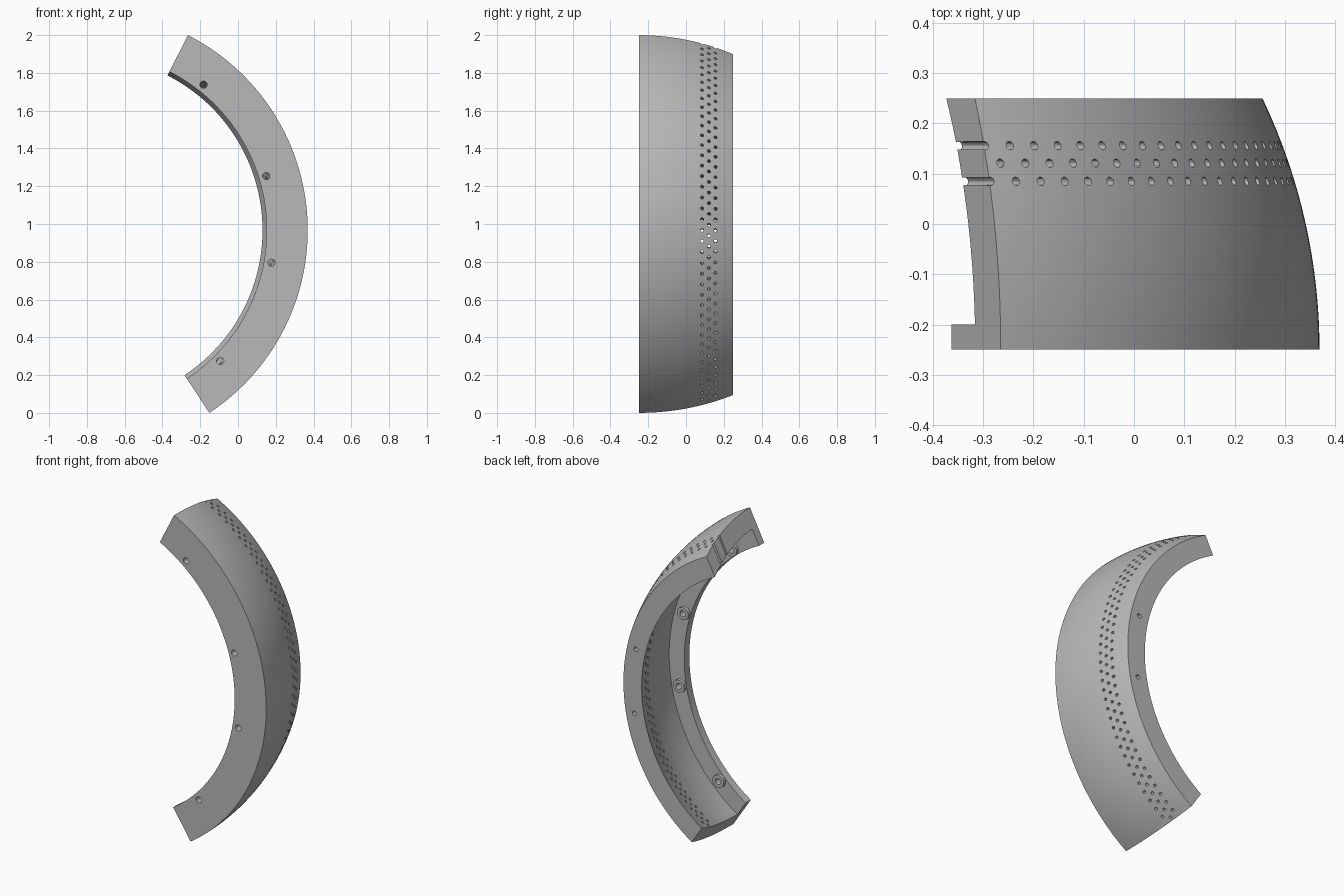
import bpy, bmesh
from math import sin, cos, radians, sqrt
from mathutils import Vector, Matrix

if "Cube" in bpy.data.objects:
    bpy.data.objects.remove(bpy.data.objects["Cube"])

CX, CZ = -0.789, 0.967            # axis of the arc, running along y
FRONT, BACK, LIP = -0.25, 0.25, -0.2
R_OUT, R_IN, R_LIP = 1.158, 1.046, 0.941
START, END = radians(-56.6), radians(63.1)
STEPS = 96

grey = bpy.data.materials.new("plain grey")
grey.use_nodes = True
grey.diffuse_color = (0.48, 0.48, 0.48, 1)
grey.node_tree.nodes["Principled BSDF"].inputs["Base Color"].default_value = grey.diffuse_color


def polar(r, a, y):
    return Vector((CX + r * cos(a), y, CZ + r * sin(a)))


def sphere_radius(radius, y):
    return sqrt(radius ** 2 - (y - FRONT) ** 2)


def finish(name, bm):
    bmesh.ops.recalc_face_normals(bm, faces=bm.faces)
    mesh = bpy.data.meshes.new(name)
    bm.to_mesh(mesh)
    bm.free()
    mesh.materials.append(grey)
    obj = bpy.data.objects.new(name, mesh)
    bpy.context.collection.objects.link(obj)
    return obj


def add_cylinder(bm, p, q, radius, segments):
    axis = q - p
    turn = axis.to_track_quat('Z', 'Y').to_matrix().to_4x4()
    bmesh.ops.create_cone(bm, cap_ends=True, segments=segments, radius1=radius,
                          radius2=radius, depth=axis.length,
                          matrix=Matrix.Translation((p + q) / 2) @ turn)


def activate(obj):
    bpy.ops.object.select_all(action='DESELECT')
    obj.select_set(True)
    bpy.context.view_layer.objects.active = obj


def cut(obj, cutter):
    activate(obj)
    mod = obj.modifiers.new("holes", 'BOOLEAN')
    mod.operation, mod.solver, mod.object = 'DIFFERENCE', 'EXACT', cutter
    bpy.ops.object.modifier_apply(modifier=mod.name)


# Shell cross-section: spherical outside and inside, with a front lip
N = 16
outer = [FRONT + (BACK - FRONT) * i / N for i in range(N + 1)]
inner = [BACK + (LIP - BACK) * i / N for i in range(N + 1)]
profile = [(sphere_radius(R_OUT, y), y) for y in outer]
profile += [(sphere_radius(R_IN, y), y) for y in inner]
profile += [(R_LIP, LIP), (R_LIP, FRONT)]

# Sweep the section along the arc
bm = bmesh.new()
rings = []
for s in range(STEPS + 1):
    a = START + (END - START) * s / STEPS
    rings.append([bm.verts.new(polar(r, a, y)) for r, y in profile])
for p, q in zip(rings, rings[1:]):
    for i in range(len(profile)):
        j = (i + 1) % len(profile)
        bm.faces.new((p[i], p[j], q[j], q[i]))
bm.faces.new(rings[0])
bm.faces.new(rings[-1])
shell = finish("curved_shell", bm)

# Raised bosses behind the lip, and the cutters for all screw holes
screw_angles = [radians(a) for a in (51.8, 17.0, -10.1, -44.9)]
bosses, holes = bmesh.new(), bmesh.new()
for a in screw_angles:
    add_cylinder(bosses, polar(0.981, a, LIP), polar(0.981, a, LIP + 0.02), 0.039, 32)
    add_cylinder(holes, polar(0.981, a, FRONT - 0.05), polar(0.981, a, LIP + 0.05), 0.019, 24)
for a in (radians(13.2), radians(-10.3)):
    add_cylinder(holes, polar(0.985, a, BACK - 0.07), polar(0.985, a, BACK + 0.05), 0.014, 20)

# Three staggered rows of small vent holes
pivot_drop = Vector((0, 0, -0.045))
for y, first, count in ((0.085, 63, 40), (0.121, 61.5, 40), (0.156, 63, 40)):
    pivot = Vector((CX, y, CZ)) + pivot_drop
    for k in range(count):
        mouth = polar(sphere_radius(R_OUT, y), radians(first - 3 * k), y)
        ray = (mouth - pivot).normalized()
        add_cylinder(holes, mouth - ray * 0.2, mouth + ray * 0.03, 0.0085, 12)

cutter = finish("hole_cutter", holes)
cutter.hide_render = True
boss_obj = finish("screw_bosses", bosses)
for obj in (shell, boss_obj):
    cut(obj, cutter)
    bpy.ops.object.shade_smooth_by_angle(angle=radians(30))
bpy.data.objects.remove(cutter)
